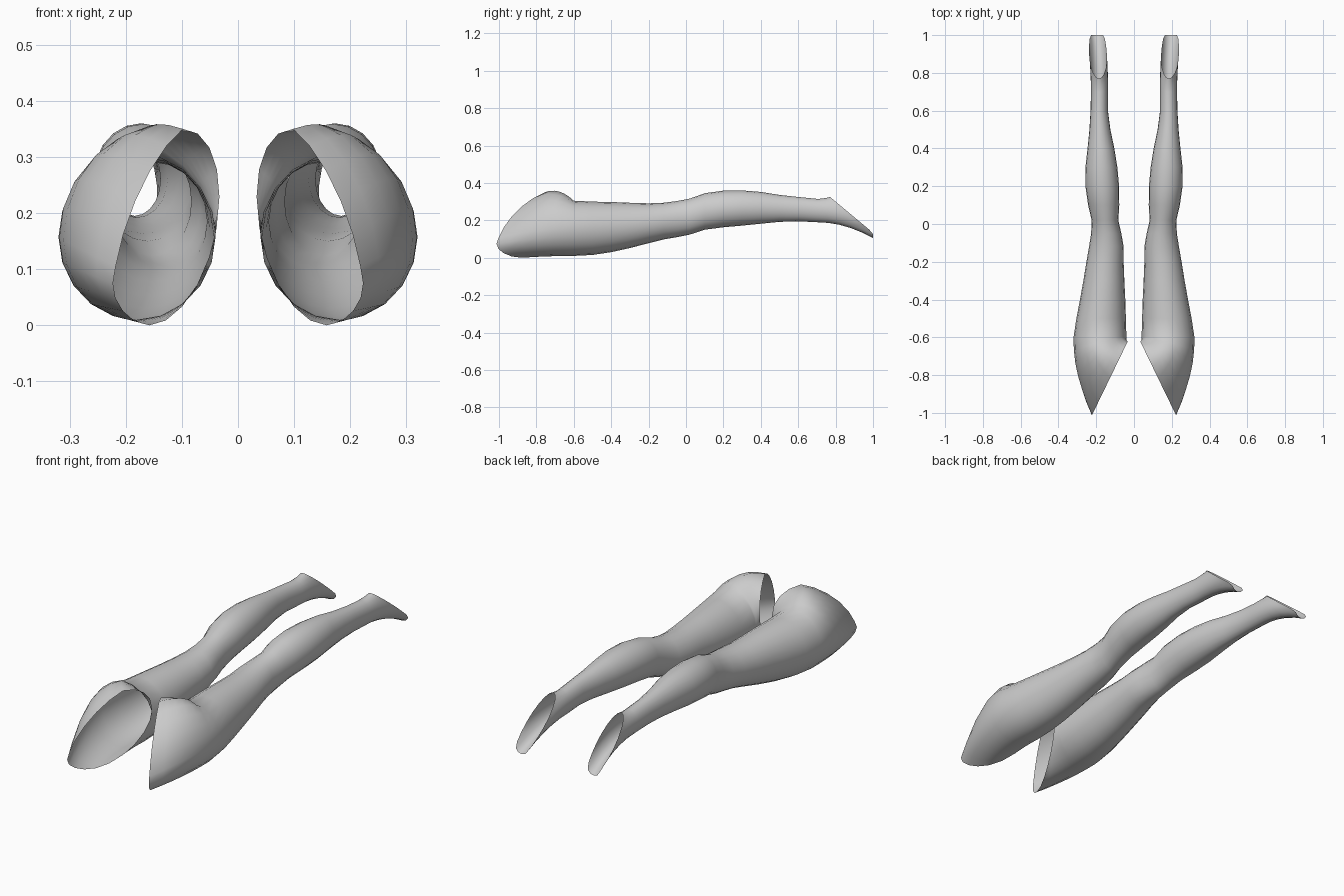
import bpy, bmesh
from math import cos, sin, pi
from mathutils import Vector

if "Cube" in bpy.data.objects:
    bpy.data.objects.remove(bpy.data.objects["Cube"])

N = 20
ANGLES = [2 * pi * i / N for i in range(N)]

# leg cross-sections: y, x min, x max, z min, z max
SECTIONS = [
    (-0.60, 0.040, 0.320, 0.010, 0.305),
    (-0.50, 0.043, 0.305, 0.015, 0.300),
    (-0.40, 0.046, 0.286, 0.030, 0.298),
    (-0.30, 0.051, 0.268, 0.052, 0.294),
    (-0.20, 0.055, 0.252, 0.078, 0.291),
    (-0.12, 0.055, 0.238, 0.098, 0.294),
    (-0.05, 0.067, 0.227, 0.110, 0.303),
    (0.02, 0.083, 0.224, 0.124, 0.316),
    (0.10, 0.078, 0.243, 0.150, 0.345),
    (0.20, 0.079, 0.257, 0.163, 0.359),
    (0.30, 0.088, 0.257, 0.172, 0.360),
    (0.40, 0.104, 0.246, 0.182, 0.352),
    (0.50, 0.125, 0.236, 0.192, 0.336),
    (0.60, 0.138, 0.230, 0.195, 0.325),
    (0.70, 0.137, 0.228, 0.190, 0.315),
]


def ring(y, x0, x1, z0, z1):
    return [Vector(((x0 + x1) / 2 + (x1 - x0) / 2 * cos(a), y,
                    (z0 + z1) / 2 + (z1 - z0) / 2 * sin(a))) for a in ANGLES]


def hip_rim(a):
    c, s = cos(a), sin(a)
    x = 0.128 + 0.09 * c - 0.03 * s
    z = 0.175 + 0.175 * s - 0.07 * max(c, 0) * min(1, 1 + s)
    return Vector((x, -0.63 - 2.06 * (x - 0.037), z))


def ankle_rim(a):
    c, s = cos(a), sin(a)
    if s < 0:
        c = (1 if c > 0 else -1) * abs(c) ** 0.75 if abs(c) > 1e-6 else 0
    y = 0.77 + 0.23 * min(1, (1 - s) / 2 * 1.15)
    return Vector((0.191 - 0.006 * s + 0.047 * c, y, 0.215 + 0.11 * s))


def blend(start, control, end, t):
    return [p * (1 - t) ** 2 + q * 2 * t * (1 - t) + r * t * t
            for p, q, r in zip(start, control, end)]


rings = [ring(*s) for s in SECTIONS]

# hip: bulging surface that runs out to the slanted opening
first = rings[0]
rim = [hip_rim(a) for a in ANGLES]
ctrl = []
for a, p, r in zip(ANGLES, first, rim):
    k = min(1, (p.y - r.y) / 0.15)
    ctrl.append(Vector((p.x + 0.005 * k, (p.y + r.y) / 2, p.z + 0.075 * k * max(sin(a), 0))))
hip = [blend(first, ctrl, rim, i / 6) for i in range(6, 0, -1)]

# ankle: tongue that runs out under the sloping opening
last = rings[-1]
rim = [ankle_rim(a) for a in ANGLES]
ctrl = [Vector((p.x, (p.y + r.y) / 2, p.z)) for p, r in zip(last, rim)]
ankle = [blend(last, ctrl, rim, i / 5) for i in range(1, 6)]

# skin the open tube
bm = bmesh.new()
loops = [[bm.verts.new(p) for p in r] for r in hip + rings + ankle]
for lo, hi in zip(loops, loops[1:]):
    for i in range(N):
        j = (i + 1) % N
        bm.faces.new((lo[i], hi[i], hi[j], lo[j]))
bmesh.ops.recalc_face_normals(bm, faces=bm.faces[:])
for f in bm.faces:
    f.smooth = True
mesh = bpy.data.meshes.new("legs")
bm.to_mesh(mesh)
bm.free()

# pair of legs
legs = bpy.data.objects.new("legs", mesh)
bpy.context.collection.objects.link(legs)
mirror = legs.modifiers.new("mirror", 'MIRROR')
mirror.use_mirror_merge = False
